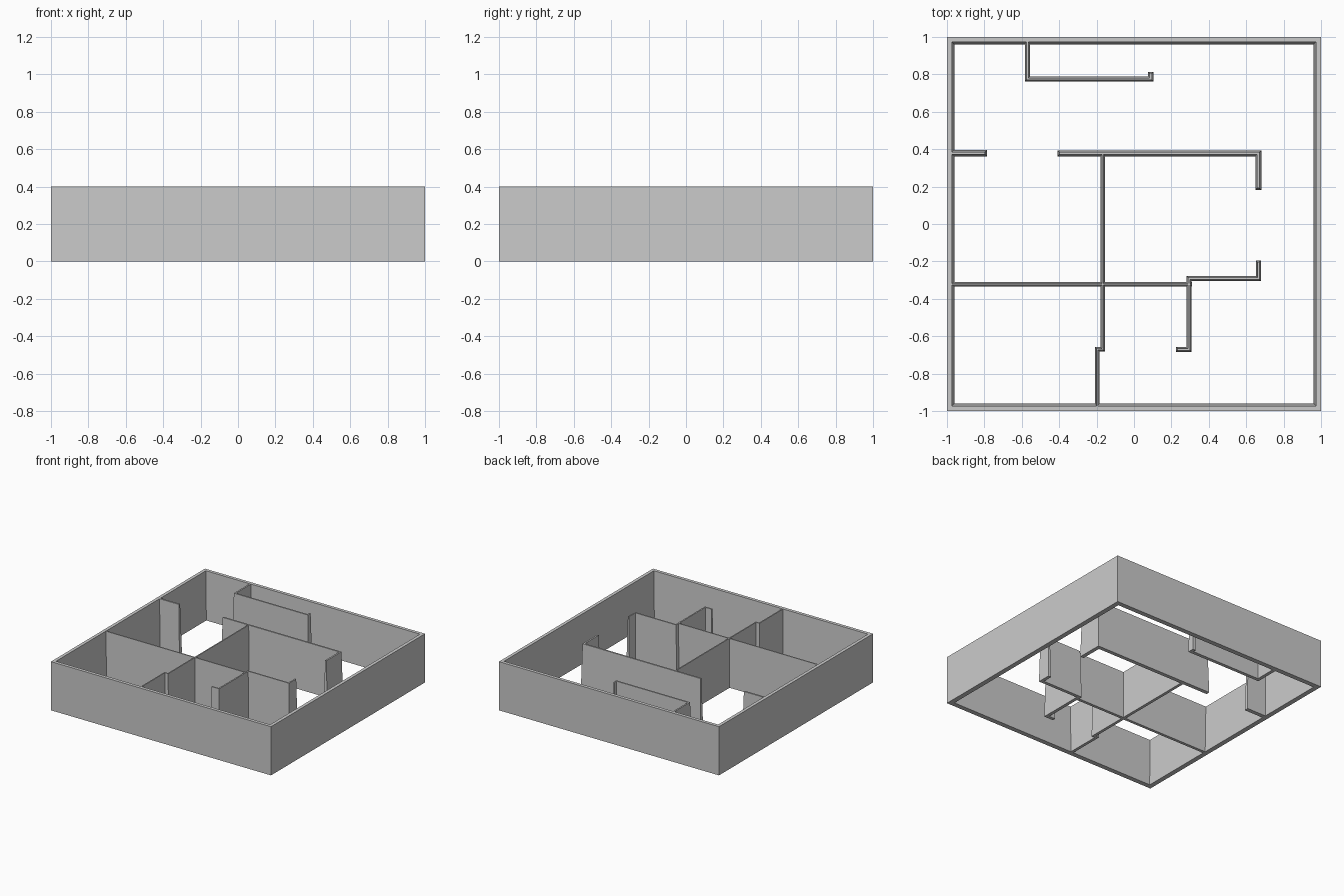
import bpy
import bmesh
from mathutils import Vector

HEIGHT = 0.4

cube = bpy.data.objects.get("Cube")
if cube:
    bpy.data.objects.remove(cube, do_unlink=True)

# Single plain plaster colour
plaster = bpy.data.materials.new("plaster_grey")
plaster.use_nodes = True
grey = (0.6, 0.6, 0.6, 1)
plaster.diffuse_color = grey
plaster.node_tree.nodes["Principled BSDF"].inputs["Base Color"].default_value = grey


def finish(name, bm):
    bmesh.ops.recalc_face_normals(bm, faces=bm.faces)
    mesh = bpy.data.meshes.new(name)
    bm.to_mesh(mesh)
    bm.free()
    mesh.materials.append(plaster)
    bpy.context.collection.objects.link(bpy.data.objects.new(name, mesh))


def ring(bm, half, z):
    return [bm.verts.new((sx * half, sy * half, z))
            for sx, sy in ((-1, -1), (1, -1), (1, 1), (-1, 1))]


def outline(path, half):
    """Mitred outline of an open path, ends pushed out by the taper."""
    pts = [Vector(p) for p in path]
    dirs = [(b - a).normalized() for a, b in zip(pts, pts[1:])]
    left, right = [], []
    for i, p in enumerate(pts):
        before, after = dirs[max(i - 1, 0)], dirs[min(i, len(dirs) - 1)]
        n0, n1 = (Vector((-d.y, d.x)) for d in (before, after))
        offset = (n0 + n1) * half / (1 + n0.dot(n1))
        cap = Vector((0, 0))
        if i == 0:
            cap = -after * half
        elif i == len(pts) - 1:
            cap = before * half
        left.append(p + cap + offset)
        right.append(p + cap - offset)
    return left, right


def partition(name, path, base_width, top_width):
    """Upright wall along a path, thinner at the top."""
    bm = bmesh.new()
    lo, hi = [[[bm.verts.new((p.x, p.y, z)) for p in side]
               for side in outline(path, w / 2)]
              for w, z in ((base_width, 0), (top_width, HEIGHT))]
    for i in range(len(path) - 1):
        for left, right in (lo, hi):
            bm.faces.new((left[i], left[i + 1], right[i + 1], right[i]))
        for a, b in zip(lo, hi):
            bm.faces.new((a[i], a[i + 1], b[i + 1], b[i]))
    for i in (0, -1):
        bm.faces.new((lo[0][i], lo[1][i], hi[1][i], hi[0][i]))
    finish(name, bm)


# Outer wall: upright outside, sloping inside, open floor and roof
bm = bmesh.new()
loops = [ring(bm, 1, 0), ring(bm, 1, HEIGHT),
         ring(bm, 0.973, HEIGHT), ring(bm, 0.96, 0)]
for a, b in zip(loops, loops[1:] + loops[:1]):
    for i in range(4):
        j = (i + 1) % 4
        bm.faces.new((a[i], a[j], b[j], b[i]))
finish("outer_wall", bm)

# Inner partitions
EDGE = 0.975
partition("back_alcove_wall",
          [(-0.57, EDGE), (-0.57, 0.775), (0.09, 0.775), (0.09, 0.80)], 0.028, 0.012)
partition("back_stub_wall", [(-EDGE, 0.378), (-0.803, 0.378)], 0.034, 0.014)
partition("back_room_wall",
          [(-0.393, 0.378), (0.665, 0.378), (0.665, 0.198)], 0.032, 0.013)
partition("centre_wall",
          [(-0.167, 0.378), (-0.167, -0.67), (-0.197, -0.67), (-0.197, -EDGE)], 0.024, 0.009)
partition("cross_wall", [(-EDGE, -0.322), (0.297, -0.322)], 0.024, 0.009)
partition("front_room_wall",
          [(0.665, -0.208), (0.665, -0.291), (0.295, -0.291),
           (0.295, -0.67), (0.238, -0.67)], 0.027, 0.011)
